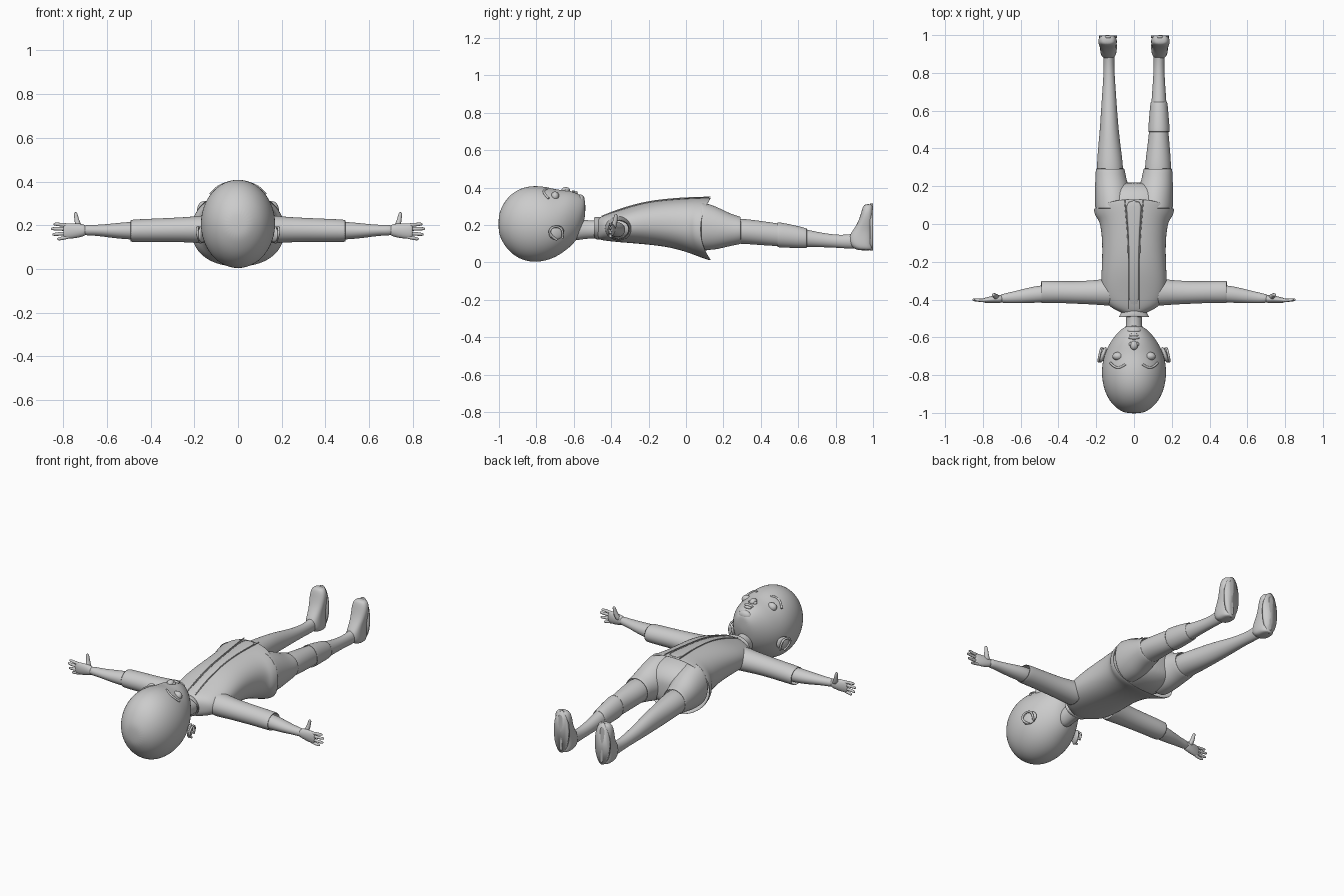
import bpy, bmesh
from math import cos, sin, pi

AX = {'x': lambda t, a, b: (t, a, b), 'y': lambda t, a, b: (a, t, b), 'z': lambda t, a, b: (a, b, t)}


def finish(ob, mirror=False, thick=0.0, subsurf=2):
    for p in ob.data.polygons:
        p.use_smooth = True
    if thick:
        m = ob.modifiers.new("thickness", 'SOLIDIFY')
        m.thickness, m.offset = thick, -1
    if subsurf:
        m = ob.modifiers.new("smooth", 'SUBSURF')
        m.levels = m.render_levels = subsurf
    if mirror:
        ob.modifiers.new("mirror", 'MIRROR')
    return ob


def make(name, bm):
    bmesh.ops.recalc_face_normals(bm, faces=bm.faces[:])
    me = bpy.data.meshes.new(name)
    bm.to_mesh(me)
    bm.free()
    ob = bpy.data.objects.new(name, me)
    bpy.context.collection.objects.link(ob)
    return ob


def loft(name, axis, rings, n=24, cap=True, power=1.0, sag=0.0, **kw):
    """Skin rings of (position, centre a, radius a, low b, high b) along an axis."""
    bm = bmesh.new()
    loops = []
    for k, (t, ca, ra, lo, hi) in enumerate(rings):
        loop = []
        for i in range(n):
            c, s = cos(2 * pi * i / n), sin(2 * pi * i / n)
            a = ca + ra * (abs(c) ** power) * (1 if c > 0 else -1)
            b = (lo + hi) / 2 + (hi - lo) / 2 * (abs(s) ** power) * (1 if s > 0 else -1)
            dt = -sag * c * c if k >= len(rings) - 2 else 0
            loop.append(bm.verts.new(AX[axis](t + dt, a, b)))
        loops.append(loop)
    for p, q in zip(loops, loops[1:]):
        for i in range(n):
            bm.faces.new((p[i], p[(i + 1) % n], q[(i + 1) % n], q[i]))
    if cap:
        bm.faces.new(loops[0])
        bm.faces.new(loops[-1])
    return finish(make(name, bm), **kw)


def ball(name, loc, size, rot=(0, 0, 0), **kw):
    bm = bmesh.new()
    bmesh.ops.create_uvsphere(bm, u_segments=24, v_segments=14, radius=1)
    for v in bm.verts:
        v.co = (v.co.x * size[0], v.co.y * size[1], v.co.z * size[2])
    from mathutils import Euler, Matrix
    bm.transform(Matrix.Translation(loc) @ Euler(rot).to_matrix().to_4x4())
    return finish(make(name, bm), subsurf=0, **kw)


def cord(name, pts, r):
    cu = bpy.data.curves.new(name, 'CURVE')
    cu.dimensions, cu.bevel_depth, cu.bevel_resolution, cu.use_fill_caps = '3D', r, 3, True
    sp = cu.splines.new('NURBS')
    sp.points.add(len(pts) - 1)
    for p, co in zip(sp.points, pts):
        p.co = (*co, 1)
    sp.use_endpoint_u, sp.order_u = True, 3
    bpy.context.collection.objects.link(bpy.data.objects.new(name, cu))


# head and face
loft("head", 'y', [(-1.003, 0, .04, .16, .25), (-.985, 0, .08, .115, .30), (-.95, 0, .122, .06, .355),
                   (-.89, 0, .156, .015, .398), (-.82, 0, .172, -.002, .413), (-.75, 0, .172, .006, .407),
                   (-.69, 0, .158, .03, .39), (-.64, 0, .135, .065, .388), (-.60, 0, .108, .10, .38),
                   (-.565, 0, .078, .15, .362), (-.545, 0, .05, .22, .345), (-.538, 0, .025, .26, .325)])
ball("nose", (0, -.643, .385), (.02, .024, .018))
for s in (-1, 1):
    ball("nostril", (s * .016, -.637, .383), (.011, .012, .01))
ball("upper_lip", (0, -.602, .378), (.03, .009, .008))
ball("lower_lip", (0, -.588, .372), (.024, .009, .009))
ball("chin", (0, -.564, .335), (.04, .022, .028))
ball("eye", (.085, -.70, .354), (.029, .022, .025), mirror=True)
ball("ear", (.164, -.693, .16), (.013, .044, .038), (.3, 0, .35), mirror=True)
for s in (-1, 1):
    cord("eyebrow", [(s * .045, -.742, .394), (s * .07, -.762, .388), (s * .105, -.758, .366),
                     (s * .125, -.735, .343)], .006)
    cord("ear_rim", [(s * .165, -.66, .13), (s * .173, -.655, .16), (s * .178, -.675, .192),
                     (s * .188, -.72, .19), (s * .186, -.735, .15), (s * .172, -.69, .12)], .006)
loft("neck", 'y', [(-.62, 0, .055, .11, .24), (-.55, 0, .043, .125, .228), (-.48, 0, .042, .13, .222),
                   (-.42, 0, .055, .12, .23)])

# jacket
loft("jacket", 'y', [(-.475, 0, .055, .128, .232), (-.455, 0, .10, .12, .245), (-.425, 0, .148, .115, .258),
                     (-.36, 0, .17, .108, .278), (-.28, 0, .174, .102, .304), (-.19, 0, .169, .094, .325),
                     (-.08, 0, .168, .08, .337), (.02, 0, .182, .05, .343), (.09, 0, .205, .022, .346),
                     (.135, 0, .216, .008, .346)], n=32, cap=False, power=.9, sag=.055, thick=.006)
loft("collar", 'y', [(-.45, 0, .06, .125, .24), (-.475, 0, .07, .12, .245), (-.492, 0, .083, .13, .242)],
     cap=False, thick=.006)

# front placket with an edge cord each side
front = [(-.45, .247), (-.40, .268), (-.30, .302), (-.19, .328), (-.06, .342), (.06, .348), (.13, .349)]
bm = bmesh.new()
rows = [[bm.verts.new((sx * (.028 + .022 * max(0, y + .1) * 4), y, z)) for sx in (-1, 1)] for y, z in front]
for p, q in zip(rows, rows[1:]):
    bm.faces.new((p[0], p[1], q[1], q[0]))
finish(make("placket", bm), thick=.006, subsurf=1)
for s in (-1, 1):
    cord("placket_edge", [(s * (.029 + .022 * max(0, y + .1) * 4), y, z) for y, z in front], .003)

# sleeves, forearms and hands
loft("sleeve", 'x', [(.12, -.36, .075, .115, .25), (.2, -.362, .065, .12, .24), (.3, -.363, .06, .123, .234),
                     (.4, -.36, .058, .123, .23), (.495, -.36, .06, .122, .226)],
     cap=False, thick=.006, mirror=True)
loft("forearm", 'x', [(.42, -.368, .046, .133, .218), (.5, -.37, .046, .134, .216), (.58, -.381, .039, .142, .207),
                      (.66, -.391, .028, .154, .2), (.72, -.396, .022, .152, .203)], mirror=True)
loft("palm", 'x', [(.69, -.396, .022, .154, .2), (.72, -.397, .021, .145, .208), (.755, -.4, .019, .138, .21),
                   (.79, -.404, .014, .138, .21), (.8, -.405, .01, .145, .203)], n=16, mirror=True)
for z0, z1, tip in ((.199, .205, .845), (.182, .184, .856), (.164, .158, .85), (.148, .137, .828)):
    loft("finger", 'x', [(.765, -.402, .01, z0 - .009, z0 + .009),
                         ((.765 + tip) / 2, -.405, .009, (z0 + z1) / 2 - .009, (z0 + z1) / 2 + .009),
                         (tip - .01, -.402, .008, z1 - .008, z1 + .008),
                         (tip, -.4, .005, z1 - .005, z1 + .005)], n=10, mirror=True)
# thumb: radius a is across x, b is along y
loft("thumb", 'z', [(.175, .72, .02, -.41, -.375), (.205, .733, .014, -.398, -.368),
                    (.235, .74, .01, -.388, -.365), (.252, .743, .009, -.385, -.366),
                    (.26, .744, .005, -.38, -.37)], n=12, mirror=True)

# shorts
loft("shorts_seat", 'y', [(-.02, 0, .165, .075, .32), (.06, 0, .187, .06, .325), (.12, 0, .192, .063, .315),
                          (.17, 0, .175, .075, .295), (.205, 0, .13, .10, .26), (.22, 0, .07, .13, .22)], power=.9)
loft("shorts_leg", 'y', [(.08, .11, .097, .065, .325), (.15, .111, .097, .066, .305), (.2, .117, .09, .078, .28),
                         (.25, .124, .081, .09, .256), (.295, .126, .077, .098, .245)],
     cap=False, thick=.006, mirror=True)

# legs and feet
loft("leg", 'y', [(.22, .126, .07, .1, .235), (.3, .127, .071, .1, .236), (.4, .13, .061, .092, .222),
                  (.5, .131, .05, .086, .209), (.6, .132, .043, .083, .187), (.7, .132, .036, .082, .163),
                  (.8, .132, .029, .079, .147), (.87, .133, .028, .073, .148), (.94, .134, .034, .075, .165)],
     mirror=True)
loft("stocking_band", 'y', [(.485, .132, .059, .08, .218), (.57, .132, .052, .077, .202),
                            (.65, .132, .045, .076, .182)], cap=False, thick=.005)
loft("foot", 'z', [(.064, .135, .026, .925, .997), (.074, .135, .042, .895, 1.0), (.1, .135, .046, .87, 1.0),
                   (.14, .136, .043, .87, 1.0), (.175, .137, .042, .895, .999), (.215, .139, .047, .92, 1.0),
                   (.26, .14, .051, .935, 1.0), (.295, .14, .044, .944, 1.0), (.312, .14, .026, .955, .995)],
     power=.8, mirror=True)
loft("sole", 'y', [(.984, .137, .047, .064, .314), (.999, .137, .047, .064, .314)], mirror=True, subsurf=0)
